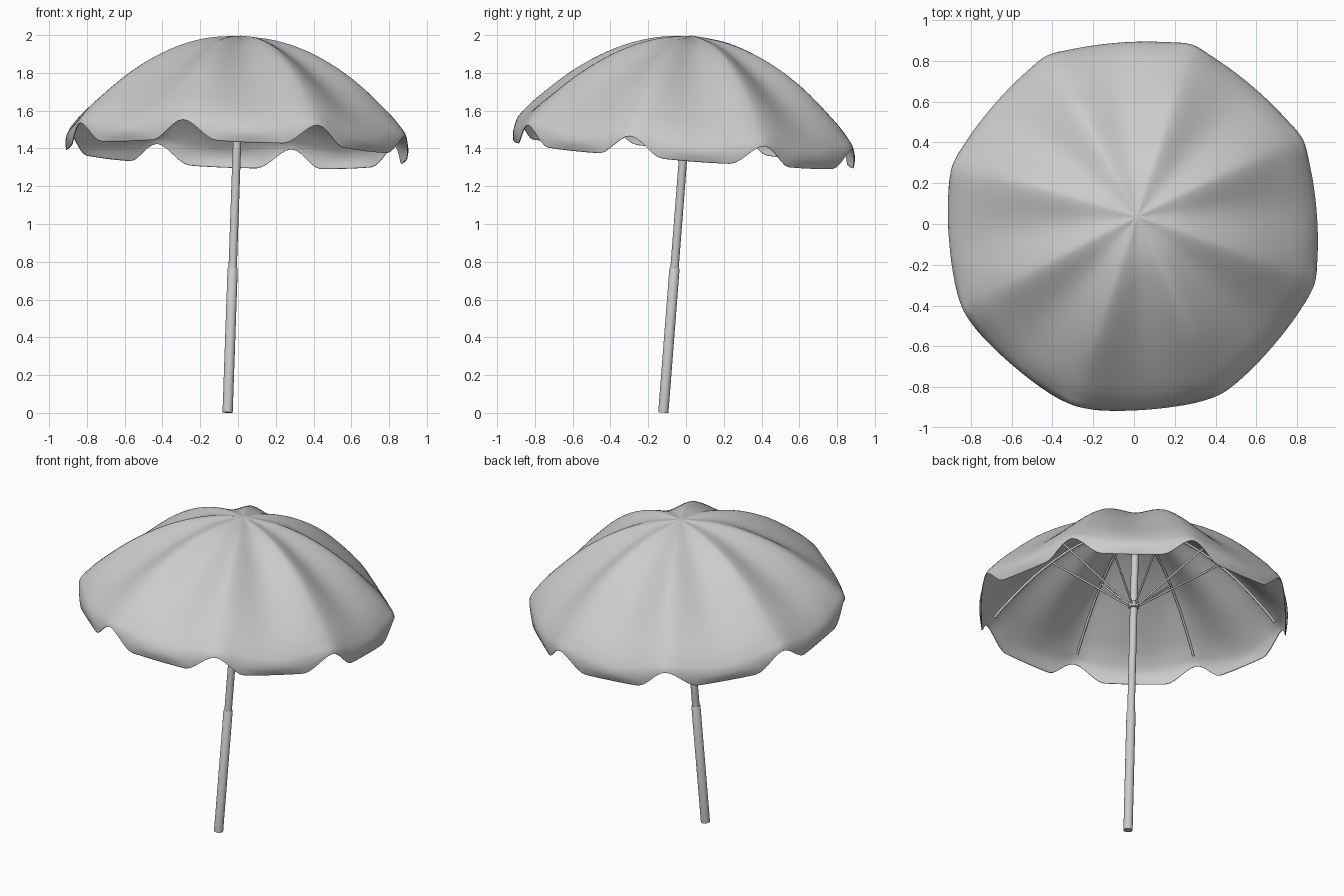
import bpy, bmesh, math
from mathutils import Vector, Matrix

if "Cube" in bpy.data.objects:
    bpy.data.objects.remove(bpy.data.objects["Cube"])

# The whole umbrella is built upright, then leaned along its pole
AXIS = Vector((0.07, 0.155, 2.0))
LEAN = Matrix.Translation((-0.055, -0.12, 0.002)) @ AXIS.to_track_quat('Z', 'Y').to_matrix().to_4x4()
SPIN = -LEAN.to_euler().z
N = 8
RIB0 = math.radians(27)

# undo any twist about the pole so rib angles read true from above
xdir = LEAN.to_3x3() @ Vector((1, 0, 0))
LEAN = LEAN @ Matrix.Rotation(-math.atan2(xdir.y, xdir.x), 4, 'Z')

# Radius/height profiles along a rib and along the middle of a panel
RIB = [(0, 2.002), (0.21, 1.975), (0.42, 1.902), (0.63, 1.778), (0.82, 1.615), (0.90, 1.53), (0.925, 1.50), (0.935, 1.478)]
MID = [(0, 2.002), (0.20, 1.962), (0.39, 1.868), (0.59, 1.735), (0.79, 1.575), (0.88, 1.48), (0.905, 1.42), (0.893, 1.368)]


def along(pts, u):
    """Smooth interpolation through profile points, u in 0..len-1"""
    i = min(int(u), len(pts) - 2)
    f = u - i
    p = [Vector(pts[max(0, min(len(pts) - 1, k))]) for k in (i - 1, i, i + 1, i + 2)]
    return 0.5 * (2 * p[1] + (p[2] - p[0]) * f + (2 * p[0] - 5 * p[1] + 4 * p[2] - p[3]) * f * f
                  + (3 * p[1] - p[0] - 3 * p[2] + p[3]) * f ** 3)


def polar(r, a, z):
    return Vector((r * math.cos(a), r * math.sin(a), z))


def finish(name, bm, angle=40):
    me = bpy.data.meshes.new(name)
    bmesh.ops.recalc_face_normals(bm, faces=bm.faces)
    bm.to_mesh(me)
    bm.free()
    ob = bpy.data.objects.new(name, me)
    bpy.context.collection.objects.link(ob)
    ob.matrix_world = LEAN
    bpy.ops.object.select_all(action='DESELECT')
    ob.select_set(True)
    bpy.context.view_layer.objects.active = ob
    bpy.ops.object.shade_smooth_by_angle(angle=math.radians(angle))
    return ob


def lathe(name, profile, sides=24):
    bm = bmesh.new()
    rings = [[bm.verts.new(polar(r, 2 * math.pi * k / sides, z)) for k in range(sides)] for r, z in profile]
    for a, b in zip(rings, rings[1:]):
        for k in range(sides):
            bm.faces.new((a[k], a[(k + 1) % sides], b[(k + 1) % sides], b[k]))
    bm.faces.new(rings[0])
    bm.faces.new(rings[-1])
    return finish(name, bm)


def rods(name, paths, radius):
    cu = bpy.data.curves.new(name, 'CURVE')
    cu.dimensions = '3D'
    cu.bevel_depth = radius
    cu.bevel_resolution = 2
    cu.use_fill_caps = True
    for path in paths:
        sp = cu.splines.new('POLY')
        sp.points.add(len(path) - 1)
        for pt, co in zip(sp.points, path):
            pt.co = (*co, 1)
        sp.use_smooth = True
    ob = bpy.data.objects.new(name, cu)
    bpy.context.collection.objects.link(ob)
    ob.matrix_world = LEAN


# Canopy: sagging panels between ribs, scalloped valance notched at each rib
SEG, ROWS = N * 24, 35
bm = bmesh.new()
apex = bm.verts.new((0, 0, 2.002))
rings = []
for j in range(1, ROWS + 1):
    u = 7 * j / ROWS
    rib, mid = along(RIB, u), along(MID, u)
    edge = max(0, min(1, (u - 4) / 2.5))
    ring = []
    for k in range(SEG):
        t = 1 - abs((k % 24) / 12 - 1)
        sag = math.sin(t * math.pi / 2) ** 1.5
        q = min(1, t / 0.5)
        notch = q * q * (3 - 2 * q) * 0.93 + 0.07 * sag
        r = rib.x + (mid.x - rib.x) * sag
        z = rib.y + (mid.y - rib.y) * (sag + (notch - sag) * edge)
        ring.append(bm.verts.new(polar(r, RIB0 + 2 * math.pi * k / SEG, z)))
    rings.append(ring)
for k in range(SEG):
    bm.faces.new((apex, rings[0][k], rings[0][(k + 1) % SEG]))
    for a, b in zip(rings, rings[1:]):
        bm.faces.new((a[k], b[k], b[(k + 1) % SEG], a[(k + 1) % SEG]))
canopy = finish("canopy", bm, 60)
sol = canopy.modifiers.new("cloth_thickness", 'SOLIDIFY')
sol.thickness = 0.004

# Two-part pole and the sliding hub
lathe("lower_pole", [(0.027, 0), (0.027, 0.765), (0.024, 0.77)])
lathe("upper_pole", [(0.022, 0.7), (0.022, 1.98)])
lathe("hub", [(0.023, 1.44), (0.032, 1.445), (0.032, 1.475), (0.023, 1.48)])
lathe("top_hub", [(0.023, 1.93), (0.032, 1.935), (0.032, 1.975), (0.023, 1.98)])

# Ribs under the cloth and stretchers from the hub
ribs, stretchers = [], []
for i in range(N):
    a = RIB0 + i * 2 * math.pi / N
    pts = [along(RIB, 0.15 + 4.65 * s / 16) for s in range(17)]
    ribs.append([polar(p.x, a, p.y - 0.016) for p in pts])
    stretchers.append([polar(0.028, a, 1.46), polar(0.53, a, 1.825)])
rods("ribs", ribs, 0.007)
rods("stretchers", stretchers, 0.006)
